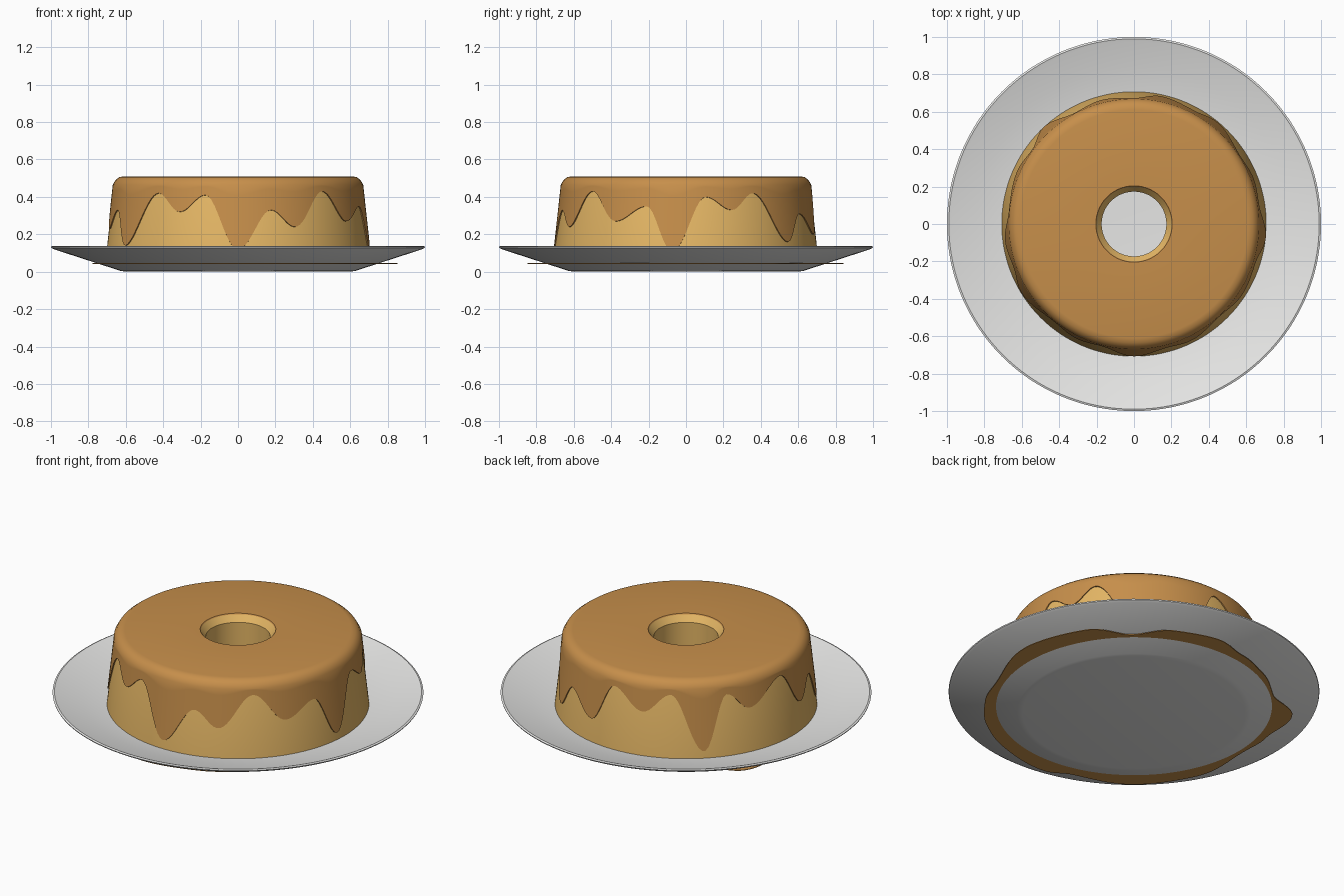
import bpy
import bmesh
from math import cos, sin, pi, radians, degrees

SEGMENTS = 240

old = bpy.data.objects.get("Cube")
if old:
    bpy.data.objects.remove(old, do_unlink=True)


def material(name, colour):
    mat = bpy.data.materials.new(name)
    mat.use_nodes = True
    rgba = (*colour, 1)
    mat.diffuse_color = rgba
    mat.node_tree.nodes["Principled BSDF"].inputs["Base Color"].default_value = rgba
    return mat


def wave(keys, angle):
    """Smooth closed wave through (degrees, value) crests and troughs."""
    ring = [(keys[-1][0] - 360, keys[-1][1])] + keys + [(keys[0][0] + 360, keys[0][1])]
    a = (degrees(angle) + 180) % 360 - 180
    if a < ring[0][0]:
        a += 360
    for (a0, v0), (a1, v1) in zip(ring, ring[1:]):
        if a0 <= a <= a1:
            t = (1 - cos(pi * (a - a0) / (a1 - a0))) / 2
            return v0 + (v1 - v0) * t
    return keys[0][1]


def sweep(name, profile, mat, closed=False):
    """Turn a (radius, height) profile round z; it may change with the angle."""
    bm = bmesh.new()
    rows = []
    for i in range(SEGMENTS):
        a = 2 * pi * i / SEGMENTS
        rows.append([bm.verts.new((r * cos(a), r * sin(a), z)) for r, z in profile(a)])
    count = len(rows[0])
    for i in range(SEGMENTS):
        here, after = rows[i], rows[(i + 1) % SEGMENTS]
        for j in range(count if closed else count - 1):
            k = (j + 1) % count
            bm.faces.new((here[j], after[j], after[k], here[k]))
    bmesh.ops.remove_doubles(bm, verts=bm.verts, dist=0.0001)
    bmesh.ops.recalc_face_normals(bm, faces=bm.faces)
    mesh = bpy.data.meshes.new(name)
    bm.to_mesh(mesh)
    bm.free()
    mesh.materials.append(mat)
    obj = bpy.data.objects.new(name, mesh)
    bpy.context.collection.objects.link(obj)
    bpy.ops.object.select_all(action="DESELECT")
    obj.select_set(True)
    bpy.context.view_layer.objects.active = obj
    bpy.ops.object.shade_smooth_by_angle(angle=radians(35))
    return obj


def wall_radius(z):
    """Radius of the tapering pudding wall at a height."""
    return 0.708 - 0.11 * (z - 0.06)


china = material("white china", (0.8, 0.8, 0.79))
custard = material("yellow custard", (0.78, 0.47, 0.13))
caramel = material("brown caramel", (0.57, 0.275, 0.07))

# Plate: flat foot, sloping side, rounded lip and shallow floor
plate_profile = [(0, 0), (0.6, 0), (0.63, 0.005), (0.985, 0.12), (0.998, 0.128),
                 (1, 0.134), (0.99, 0.138), (0.975, 0.133), (0.84, 0.098),
                 (0.72, 0.07), (0.64, 0.06), (0, 0.06)]
sweep("plate", lambda a: plate_profile, china)

# Pudding: tapered ring with a bevelled hole
pudding_profile = [(0.173, 0.05), (0.173, 0.47), (0.2, 0.505), (0.61, 0.505),
                   (0.64, 0.495), (0.655, 0.48), (wall_radius(0.45), 0.45),
                   (wall_radius(0.05), 0.05)]
sweep("pudding", lambda a: pudding_profile, custard, closed=True)

# Caramel glaze: thin coat whose lower edge rises and drips
drips = [(-160, .33), (-149, .14), (-129, .42), (-117, .32), (-105, .41), (-90, .12),
         (-75, .33), (-64, .24), (-48, .43), (-33, .27), (-18, .35), (-6, .11),
         (9, .4), (21, .33), (32, .42), (51, .16), (62, .31), (78, .2), (90, .43),
         (105, .32), (118, .43), (133, .11), (144, .42), (155, .32), (174, .44),
         (188, .23)]


def glaze_profile(a):
    low = wave(drips, a)
    top = 0.465
    points = [(0.22, 0.49), (0.2, 0.505), (0.204, 0.51), (0.61, 0.51),
              (0.635, 0.505), (0.655, 0.49)]
    for i in range(7):
        z = top + (low - top) * i / 6
        points.append((wall_radius(z) + 0.006, z))
    points.append((wall_radius(low) - 0.01, low - 0.003))
    return points


sweep("caramel_glaze", glaze_profile, caramel, closed=True)

# Caramel puddle: thin wavy sheet showing below the plate slope
puddle = [(-153, .83), (-129, .845), (-106, .81), (-95, .85), (-71, .83), (-54, .82),
          (-36, .805), (-21, .785), (11, .863), (33, .86), (49, .77), (65, .84),
          (82, .85), (97, .8), (112, .78), (131, .76), (147, .86), (166, .79),
          (180, .77)]


def puddle_profile(a):
    r = wave(puddle, a)
    return [(0, 0.042), (r, 0.042), (r, 0.046), (0, 0.046)]


sweep("caramel_puddle", puddle_profile, caramel)
